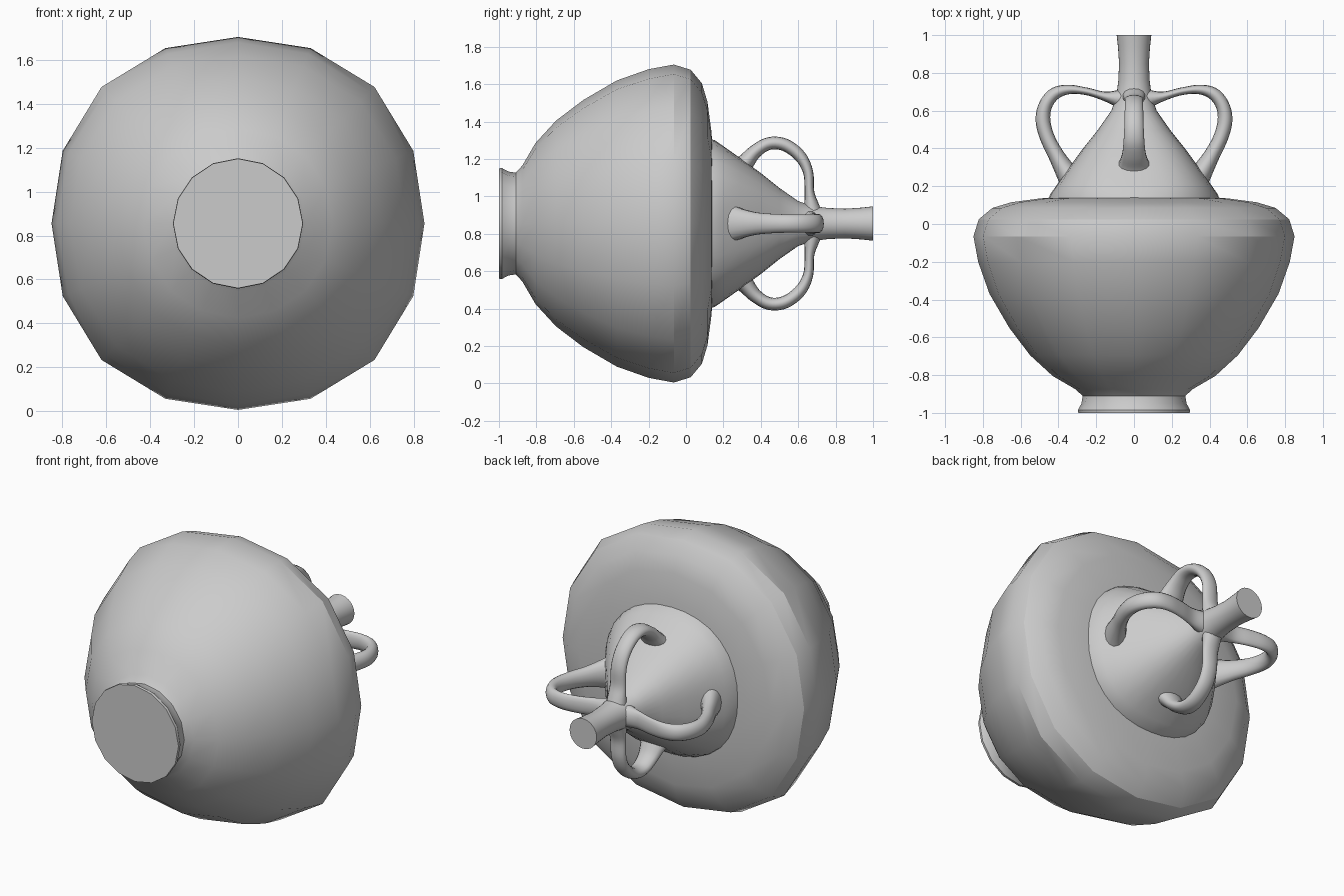
import bpy, bmesh, math
from mathutils import Vector

cube = bpy.data.objects.get("Cube")
if cube:
    bpy.data.objects.remove(cube)

CENTRE_Z = 0.855
clay = bpy.data.materials.new("grey clay")
clay.use_nodes = True
clay.diffuse_color = (0.6, 0.6, 0.6, 1)
clay.node_tree.nodes["Principled BSDF"].inputs["Base Color"].default_value = (0.6, 0.6, 0.6, 1)


def loft(name, rings, angle):
    """Skin a list of equal rings of points, with both ends capped."""
    bm = bmesh.new()
    loops = [[bm.verts.new(p) for p in ring] for ring in rings]
    n = len(loops[0])
    for a, b in zip(loops, loops[1:]):
        for i in range(n):
            j = (i + 1) % n
            bm.faces.new((a[i], a[j], b[j], b[i]))
    bm.faces.new(loops[0])
    bm.faces.new(loops[-1])
    bmesh.ops.recalc_face_normals(bm, faces=bm.faces)
    mesh = bpy.data.meshes.new(name)
    bm.to_mesh(mesh)
    bm.free()
    mesh.materials.append(clay)
    obj = bpy.data.objects.new(name, mesh)
    bpy.context.collection.objects.link(obj)
    bpy.ops.object.select_all(action="DESELECT")
    obj.select_set(True)
    bpy.context.view_layer.objects.active = obj
    bpy.ops.object.shade_smooth_by_angle(angle=math.radians(angle))
    return obj


def turned(name, profile, sides, angle):
    """Turn (radius, y, diagonal bulge) rows around the y axis."""
    rings = []
    for r, y, bulge in profile:
        ring = []
        for i in range(sides):
            a = 2 * math.pi * i / sides
            k = r * (1 + bulge * math.sin(2 * a) ** 2)
            ring.append((k * math.cos(a), y, CENTRE_Z + k * math.sin(a)))
        rings.append(ring)
    return loft(name, rings, angle)


def spline(points, steps=5):
    """Catmull-Rom through rows of numbers."""
    pts = [Vector(p) for p in points]
    pts = [2 * pts[0] - pts[1]] + pts + [2 * pts[-1] - pts[-2]]
    out = []
    for a, b, c, d in zip(pts, pts[1:], pts[2:], pts[3:]):
        for s in range(steps):
            t = s / steps
            out.append(0.5 * (2 * b + (c - a) * t + (2 * a - 5 * b + 4 * c - d) * t * t
                              + (3 * b - a - 3 * c + d) * t ** 3))
    return out + [pts[-2]]


def handle(name, path, turn):
    """Oval tube along (radius, y, half thickness, half width) rows."""
    rows = spline(path)
    out = Vector((math.cos(turn), 0, math.sin(turn)))
    side = Vector((-math.sin(turn), 0, math.cos(turn)))
    along = Vector((0, 1, 0))
    rings = []
    for i, row in enumerate(rows):
        p, q = rows[max(i - 1, 0)], rows[min(i + 1, len(rows) - 1)]
        t = Vector((q[0] - p[0], q[1] - p[1])).normalized()
        normal = out * -t.y + along * t.x
        centre = out * row[0] + along * row[1] + Vector((0, 0, CENTRE_Z))
        rings.append([centre + normal * row[2] * math.cos(a) + side * row[3] * math.sin(a)
                      for a in (2 * math.pi * k / 14 for k in range(14))])
    return loft(name, rings, 60)


# Body lying on its side, with the foot at the front
turned("body", [
    (0.295, -1.0, 0), (0.297, -0.985, 0), (0.278, -0.95, 0), (0.272, -0.91, 0),
    (0.31, -0.875, 0), (0.43, -0.805, 0.01), (0.55, -0.695, 0.015), (0.66, -0.55, 0.02),
    (0.765, -0.37, 0.03), (0.825, -0.2, 0.03), (0.85, -0.065, 0.035), (0.822, 0.025, 0.03),
    (0.75, 0.085, 0.02), (0.65, 0.115, 0.01), (0.50, 0.135, 0), (0.38, 0.145, 0)],
    16, 30)

# Neck: wide eight-sided collar that narrows to a slim round spout
turned("neck", [
    (0.455, 0.12, 0.03), (0.445, 0.155, 0.04), (0.41, 0.205, 0.08), (0.35, 0.29, 0.1),
    (0.27, 0.40, 0.1), (0.19, 0.50, 0.08), (0.12, 0.60, 0.04), (0.093, 0.68, 0),
    (0.083, 0.76, 0), (0.079, 0.85, 0), (0.085, 0.94, 0), (0.092, 1.0, 0)],
    32, 40)

# Four looped handles, wider where they meet the neck
side_path = [(0.31, 0.21, 0.08, 0.12), (0.365, 0.285, 0.055, 0.085), (0.415, 0.37, 0.042, 0.062),
             (0.46, 0.46, 0.039, 0.053), (0.482, 0.55, 0.039, 0.05), (0.468, 0.63, 0.036, 0.05),
             (0.42, 0.69, 0.033, 0.05), (0.345, 0.712, 0.025, 0.05), (0.25, 0.702, 0.02, 0.052),
             (0.15, 0.675, 0.026, 0.056), (0.05, 0.66, 0.06, 0.07)]
upright_path = [(0.26, 0.25, 0.08, 0.12), (0.32, 0.312, 0.05, 0.085), (0.385, 0.37, 0.037, 0.064),
                (0.428, 0.445, 0.034, 0.056), (0.42, 0.53, 0.034, 0.052), (0.36, 0.61, 0.032, 0.05),
                (0.275, 0.653, 0.027, 0.05), (0.17, 0.66, 0.026, 0.052), (0.10, 0.67, 0.04, 0.058),
                (0.03, 0.68, 0.06, 0.065)]
for i, name in enumerate(["left_handle", "top_handle", "right_handle", "bottom_handle"]):
    handle(name, upright_path if i % 2 else side_path, i * math.pi / 2)
